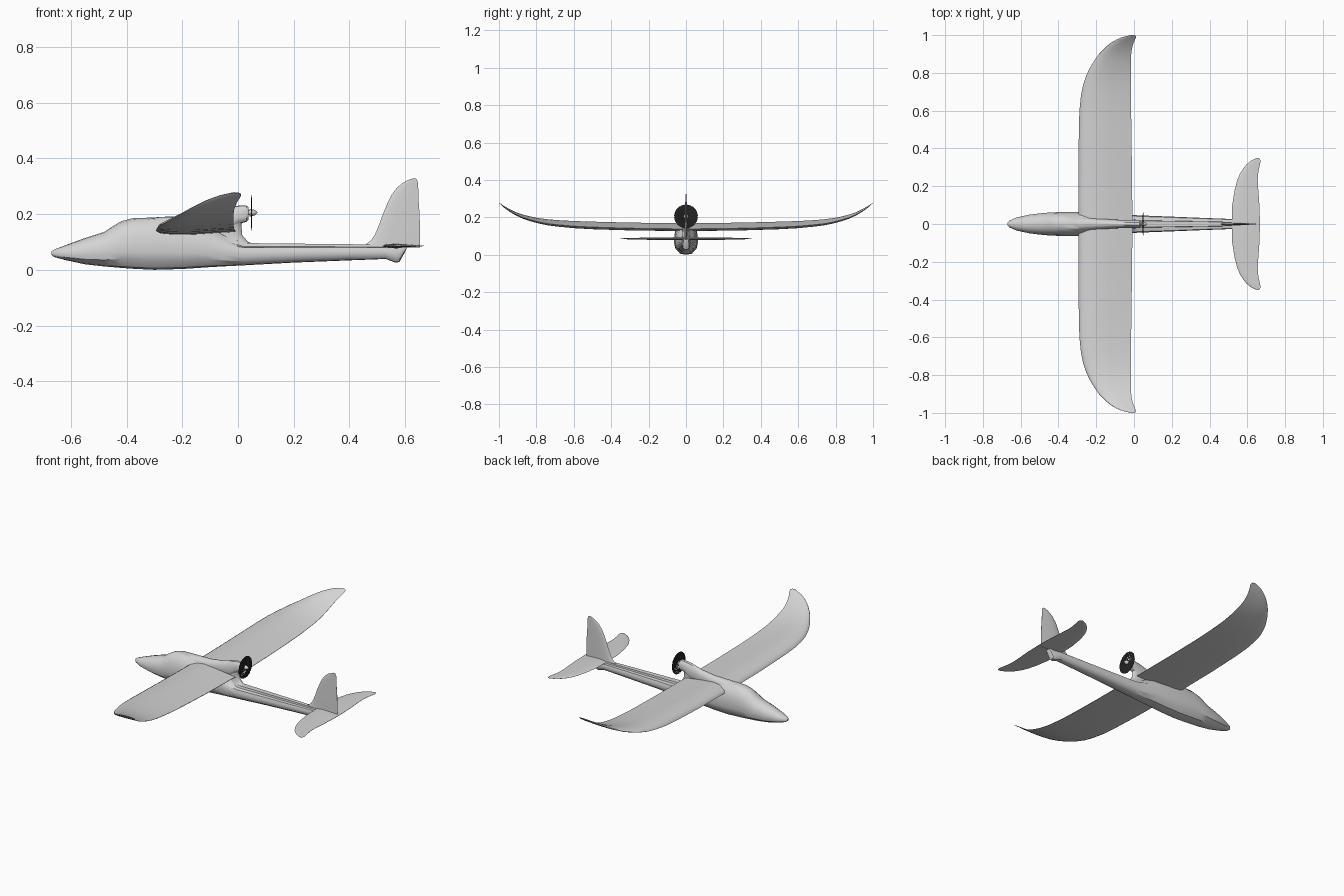
import bpy, bmesh, math
from mathutils import Matrix, Vector


def material(name, v):
    m = bpy.data.materials.new(name)
    m.diffuse_color = (v, v, v, 1)
    return m


GREY = material("light_grey", 0.66)
BLACK = material("black", 0.015)


def finish(name, bm, mat, angle=32):
    bmesh.ops.remove_doubles(bm, verts=bm.verts, dist=0.00005)
    bmesh.ops.recalc_face_normals(bm, faces=bm.faces)
    me = bpy.data.meshes.new(name)
    bm.to_mesh(me)
    bm.free()
    me.materials.append(mat)
    me.polygons.foreach_set("use_smooth", [True] * len(me.polygons))
    me.set_sharp_from_angle(angle=math.radians(angle))
    ob = bpy.data.objects.new(name, me)
    bpy.context.collection.objects.link(ob)
    return ob


def loft(name, rings, mat, angle=32):
    """Skin a list of equal-length closed rings and cap both ends."""
    bm = bmesh.new()
    vs = [[bm.verts.new(p) for p in r] for r in rings]
    n = len(vs[0])
    for a, b in zip(vs, vs[1:]):
        for i in range(n):
            j = (i + 1) % n
            bm.faces.new((a[i], a[j], b[j], b[i]))
    bm.faces.new(vs[0])
    bm.faces.new(vs[-1])
    return finish(name, bm, mat, angle)


def body_ring(x, half, bottom, top, profile):
    pts = profile + [(-w, h) for w, h in profile[-2:0:-1]]
    return [(x, w * half, bottom + h * (top - bottom)) for w, h in pts]


# Fuselage: flat-bottomed pod that blends into a ridged tail boom
POD = [(0, 0), (.5, .03), (.92, .19), (1, .33), (1, .5), (.92, .68), (.72, .85), (.38, .97), (0, 1)]
BOOM = [(0, 0), (.5, .03), (.85, .18), (1, .4), (1, .6), (.88, .8), (.42, .84), (.38, 1), (0, 1)]
fuselage = [  # x, half width, bottom, top, boom blend
    (-.67, .006, .054, .066, 0), (-.66, .018, .046, .073, 0), (-.62, .035, .035, .088, 0),
    (-.55, .05, .02, .114, 0), (-.48, .058, .012, .136, 0), (-.455, .06, .01, .153, 0),
    (-.42, .062, .007, .174, 0), (-.38, .063, .004, .185, 0), (-.3, .063, 0, .188, 0),
    (-.2, .06, .003, .175, 0), (-.11, .055, .009, .155, 0), (-.04, .05, .013, .12, .4),
    (.02, .046, .016, .096, 1), (.2, .039, .026, .094, 1), (.4, .031, .034, .092, 1),
    (.53, .026, .039, .09, 1), (.565, .022, .026, .09, 1), (.58, .02, .028, .09, 1),
    (.605, .016, .074, .09, 1)]
loft("fuselage", [body_ring(x, h, b, t, [(p[0] + (q[0] - p[0]) * k, p[1] + (q[1] - p[1]) * k)
                                         for p, q in zip(POD, BOOM)])
                  for x, h, b, t, k in fuselage], GREY)

# Spine over the wing, rising to the motor pod
spine = [(-.36, .03, .15, .182), (-.28, .034, .13, .19), (-.18, .028, .13, .193),
         (-.1, .023, .13, .205), (-.04, .021, .13, .224), (0, .021, .165, .23),
         (.03, .021, .172, .231), (.038, .016, .18, .225)]
loft("spine_and_motor_pod", [body_ring(x, h, b, t, POD) for x, h, b, t in spine], GREY)

# Pylon between boom and motor pod: oval outline at several heights
pylon = [(.07, -.12, .062, .026), (.092, -.1, .055, .024), (.102, -.1, .034, .021),
         (.125, -.1, .015, .018), (.165, -.1, .012, .017), (.19, -.06, .03, .018)]
loft("pylon", [[((a + b) / 2 + (b - a) / 2 * math.cos(t), h * math.sin(t), z)
                for t in [i * math.tau / 16 for i in range(16)]]
               for z, a, b, h in pylon], GREY)

# Aerofoil outlines: chord fraction, thickness fraction
CAMBERED = [(0, 0), (.02, .3), (.07, .52), (.16, .76), (.33, .86), (.55, .66), (.8, .32), (1, .03),
            (1, -.03), (.8, -.12), (.5, -.28), (.2, -.3), (.05, -.2)]
SYMMETRIC = [(0, 0), (.04, .25), (.15, .45), (.35, .5), (.7, .28), (1, .05),
             (1, -.05), (.7, -.28), (.35, -.5), (.15, -.45), (.04, -.25)]


def surface(name, stations, foil, upright=False):
    """Stations: span position, leading x, trailing x, thickness, lift."""
    if not upright:
        stations = [(-s[0],) + s[1:] for s in stations[:0:-1]] + stations
    rings = []
    for s, le, te, t, z in stations:
        ring = [(le + (te - le) * c, t * k) for c, k in foil]
        rings.append([(x, d, s) if upright else (x, s, z + d) for x, d in ring])
    return loft(name, rings, GREY, 40)


# Main wing with curled-up tips
surface("wing", [
    (0, -.293, -.008, .036, .137), (.3, -.294, -.011, .036, .141), (.5, -.292, -.014, .035, .147),
    (.6, -.289, -.015, .033, .152), (.68, -.281, -.016, .03, .159), (.735, -.27, -.016, .028, .165),
    (.785, -.253, -.016, .025, .174), (.825, -.235, -.016, .022, .184), (.87, -.207, -.016, .019, .198),
    (.91, -.178, -.014, .015, .215), (.94, -.147, -.008, .012, .232), (.96, -.121, -.002, .01, .245),
    (.975, -.095, .005, .007, .256), (.987, -.068, .011, .005, .266), (.995, -.038, .01, .003, .273),
    (1, -.02, .002, .002, .277)], CAMBERED)

# Tailplane
surface("tailplane", [
    (0, .518, .667, .016, .086), (.1, .52, .664, .015, .086), (.18, .533, .658, .012, .086),
    (.23, .546, .655, .011, .086), (.265, .56, .657, .009, .086), (.295, .579, .662, .008, .086),
    (.315, .595, .667, .006, .086), (.333, .616, .67, .005, .086), (.344, .638, .667, .003, .086),
    (.35, .652, .66, .002, .086)], SYMMETRIC)

# Tail fin
surface("tail_fin", [
    (.08, .45, .654, .017, 0), (.093, .46, .654, .016, 0), (.105, .477, .654, .015, 0),
    (.125, .491, .654, .015, 0), (.16, .506, .653, .014, 0), (.2, .52, .652, .012, 0),
    (.24, .537, .649, .011, 0), (.27, .552, .648, .009, 0), (.295, .571, .647, .007, 0),
    (.312, .591, .646, .005, 0), (.322, .61, .643, .004, 0), (.328, .628, .638, .002, 0)],
    SYMMETRIC, upright=True)

# Spinner and motor shaft
PX, PZ = .048, .205
loft("spinner", [[(x, r * math.cos(a), PZ + r * math.sin(a))
                  for a in [i * math.tau / 16 for i in range(16)]]
                 for x, r in [(.03, .009), (.041, .009), (.042, .013), (.054, .012),
                              (.063, .008), (.07, .001)]], GREY)

# Fan: ring of twisted blades that overlap into a dark disc
bm = bmesh.new()
BLADES = 18
for i in range(BLADES):
    spin = Matrix.Rotation(i * math.tau / BLADES, 3, 'X')
    rows = []
    for r, chord, pitch in [(.01, .005, .6), (.025, .01, .4), (.045, .017, .22),
                            (.058, .02, .12), (.063, .014, .08)]:
        rows.append([bm.verts.new(spin @ Vector((s * chord * math.sin(pitch) * .5 + d,
                                                 s * chord * .6, r)) + Vector((PX, 0, PZ)))
                     for s, d in [(-1, 0), (0, .0008), (1, 0), (0, -.0008)]])
    for a, b in zip(rows, rows[1:]):
        for k in range(4):
            bm.faces.new((a[k], a[(k + 1) % 4], b[(k + 1) % 4], b[k]))
    bm.faces.new(rows[0])
    bm.faces.new(rows[-1])
finish("fan_blades", bm, BLACK)
